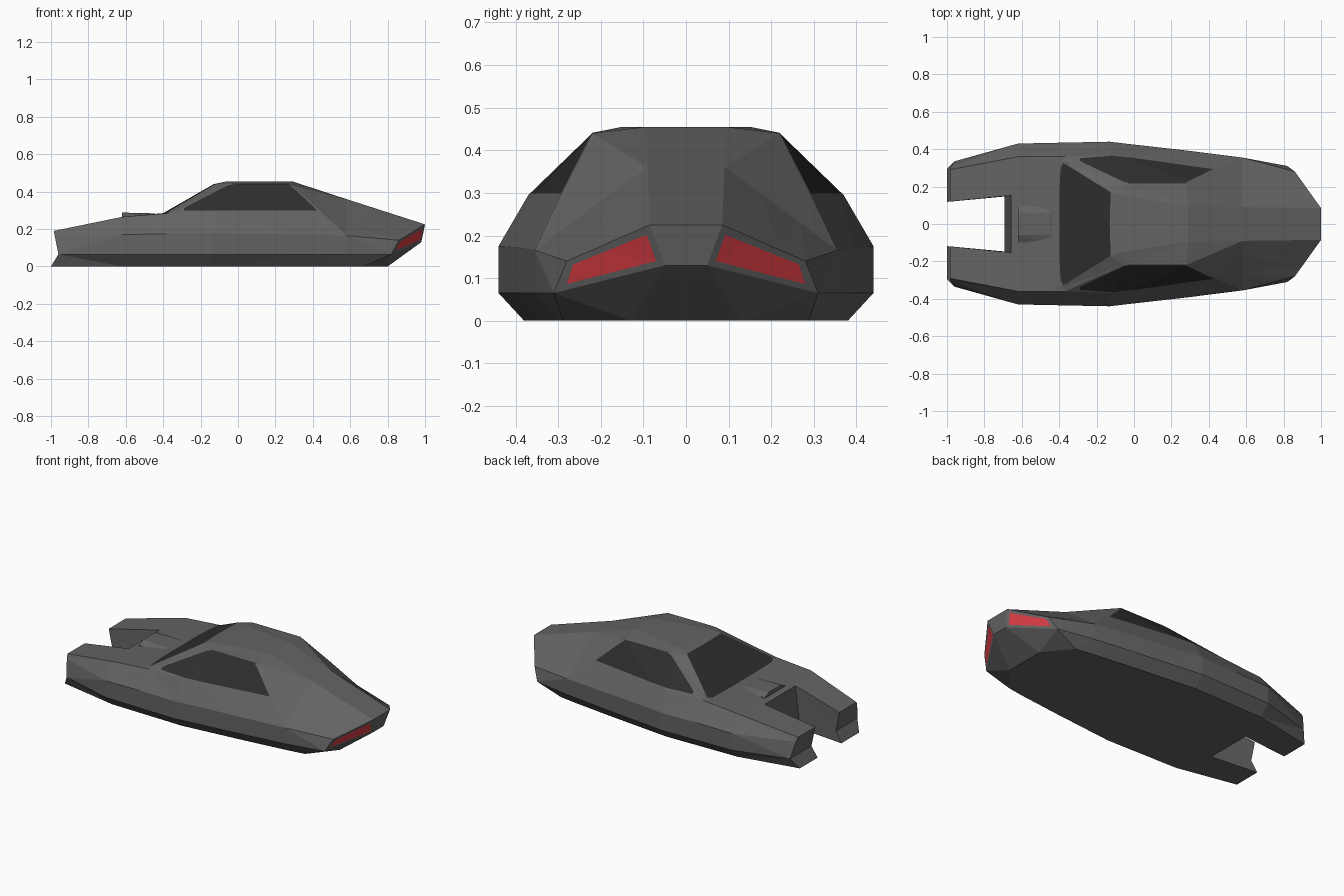
import bpy, bmesh
from mathutils import Vector

if "Cube" in bpy.data.objects:
    bpy.data.objects.remove(bpy.data.objects["Cube"])


def material(name, rgb):
    m = bpy.data.materials.new(name)
    m.diffuse_color = (*rgb, 1)
    m.use_nodes = True
    m.node_tree.nodes["Principled BSDF"].inputs["Base Color"].default_value = m.diffuse_color
    return m


grey = material("hull grey", (0.125, 0.125, 0.125))
dark = material("window black", (0.027, 0.027, 0.027))
red = material("light red", (0.68, 0.045, 0.055))


def finish(name, bm, mats):
    bmesh.ops.recalc_face_normals(bm, faces=bm.faces[:])
    me = bpy.data.meshes.new(name)
    bm.to_mesh(me)
    bm.free()
    for m in mats:
        me.materials.append(m)
    ob = bpy.data.objects.new(name, me)
    bpy.context.collection.objects.link(ob)
    return ob


def hull(name, pts, mats):
    bm = bmesh.new()
    for p in pts:
        bm.verts.new(p)
    bmesh.ops.convex_hull(bm, input=bm.verts[:])
    return finish(name, bm, mats)


# Half sections from tail to nose: roof crease, roof edge, shoulder,
# upper side, lower side, bottom edge
sections = [
    [(-.985, .12, .19), (-.985, .25, .19), (-.985, .29, .19), (-.98, .305, .165), (-.96, .335, .065), (-1, .295, 0)],
    [(-.62, .15, .265), (-.62, .33, .265), (-.62, .36, .265), (-.62, .43, .17), (-.62, .43, .065), (-.62, .37, 0)],
    [(-.40, .17, .285), (-.39, .335, .285), (-.37, .36, .285), (-.38, .435, .175), (-.38, .435, .065), (-.38, .375, 0)],
    [(-.125, .17, .44), (-.05, .22, .44), (-.12, .37, .295), (-.13, .44, .175), (-.13, .44, .065), (-.13, .38, 0)],
    [(-.06, .15, .455), (-.03, .22, .441), (-.03, .36, .295), (-.03, .428, .175), (-.03, .428, .065), (-.03, .37, 0)],
    [(.29, .095, .455), (.28, .22, .44), (.44, .293, .296), (.28, .393, .172), (.28, .393, .065), (.28, .338, 0)],
    [(.58, .09, .36), (.58, .18, .296), (.58, .268, .231), (.58, .355, .165), (.58, .355, .065), (.56, .305, 0)],
    [(1, .085, .225), (.953, .15, .197), (.907, .215, .168), (.86, .28, .14), (.82, .31, .065), (.67, .288, 0)],
]

bm = bmesh.new()


def V(p):
    return bm.verts.new(p)


rings = []
for s in sections:
    top = (s[0][0] - (.005 if s[0][0] == -.125 else 0), 0, s[0][2])
    rings.append([V(p) for p in [top] + s + [(s[5][0], 0, 0)]])
for a, b in zip(rings, rings[1:]):
    for i in range(7):
        bm.faces.new((a[i], b[i], b[i + 1], a[i + 1]))

# Tail cap with a waist line
t = rings[0]
waist = V((-.96, 0, .065))
bm.faces.new(t[:6] + [waist])
bm.faces.new((waist, t[5], t[6], t[7]))

# Nose and chin
n = rings[-1]
L, L0, N, N0 = [V(p) for p in ((.98, .05, .13), (.98, 0, .13), (.8, .13, 0), (.8, 0, 0))]
for f in ([*n[1:6], L], [n[0], n[1], L, L0], [L0, L, N, N0], [L, n[5], n[6], N], [n[6], N, N0, n[7]]):
    bm.faces.new(f)

# Mirror to the other side
bmesh.ops.triangulate(bm, faces=bm.faces[:])
other = bmesh.ops.duplicate(bm, geom=bm.verts[:] + bm.edges[:] + bm.faces[:])["geom"]
for v in other:
    if isinstance(v, bmesh.types.BMVert):
        v.co.y = -v.co.y
bmesh.ops.remove_doubles(bm, verts=bm.verts[:], dist=.0005)
bmesh.ops.recalc_face_normals(bm, faces=bm.faces[:])


def paint(poly, ax, test, slot):
    """Cut a convex outline, seen along one axis, into the faces passing test and colour it."""
    edges = list(zip(poly, poly[1:] + poly[:1]))
    for p, q in edges:
        co, no = Vector((0, 0, 0)), Vector((0, 0, 0))
        co[ax[0]], co[ax[1]] = p
        no[ax[0]], no[ax[1]] = q[1] - p[1], p[0] - q[0]
        bm.normal_update()
        fs = [f for f in bm.faces if test(f.normal)]
        geom = set(fs)
        for f in fs:
            geom.update(f.edges)
            geom.update(f.verts)
        bmesh.ops.bisect_plane(bm, geom=list(geom), plane_co=co, plane_no=no.normalized(), dist=1e-5)
    bm.normal_update()
    for f in bm.faces:
        if test(f.normal):
            c = f.calc_center_median()
            u, v = c[ax[0]], c[ax[1]]
            side = [(q[0] - p[0]) * (v - p[1]) - (q[1] - p[1]) * (u - p[0]) > 0 for p, q in edges]
            if all(side) or not any(side):
                f.material_index = slot


# Side windows
paint([(-.29, .299), (-.29, .31), (-.27, .323), (-.055, .434), (-.03, .439), (.275, .439), (.29, .425),
       (.435, .32), (.44, .305), (.43, .299)], (0, 2),
      lambda k: abs(k.y) > .45 and k.z > .25 and k.x > -.3, 1)
# Rear window
paint([(-.399, -.28), (-.38, -.325), (-.365, -.33), (-.09, -.205), (-.08, -.19),
       (-.08, .19), (-.09, .205), (-.365, .33), (-.38, .325), (-.399, .28)], (0, 1),
      lambda k: k.x < -.3 and k.z > .4, 1)
# Nose lights
for s in (1, -1):
    paint([(s * y, z) for y, z in ((.28, .086), (.265, .132), (.092, .202), (.07, .14))], (1, 2),
          lambda k: k.x > .3 and abs(k.z) < .45 and k.y * s > .2, 2)

body = finish("hull", bm, [grey, dark, red])

# Tail slot, with a sloping inner wall
slot = hull("slot_cutter", [(x, s * y, z) for s in (1, -1) for x, y, z in
                            ((-1.1, .108, -.1), (-1.1, .108, .4), (-.705, .145, -.1), (-.637, .155, .4))], [grey])
slot.hide_render = True
slot.hide_viewport = True
cut = body.modifiers.new("slot", "BOOLEAN")
cut.operation = "DIFFERENCE"
cut.solver = "EXACT"
cut.object = slot

# Raised deck vent between the slot and rear window
hull("deck_vent", [(x, s * y, z) for s in (1, -1) for x, y, z in
                   ((-.62, .1, .255), (-.62, .1, .268), (-.62, .06, .288), (-.45, .06, .284),
                    (-.45, .1, .27), (-.41, .06, .27))], [grey])
